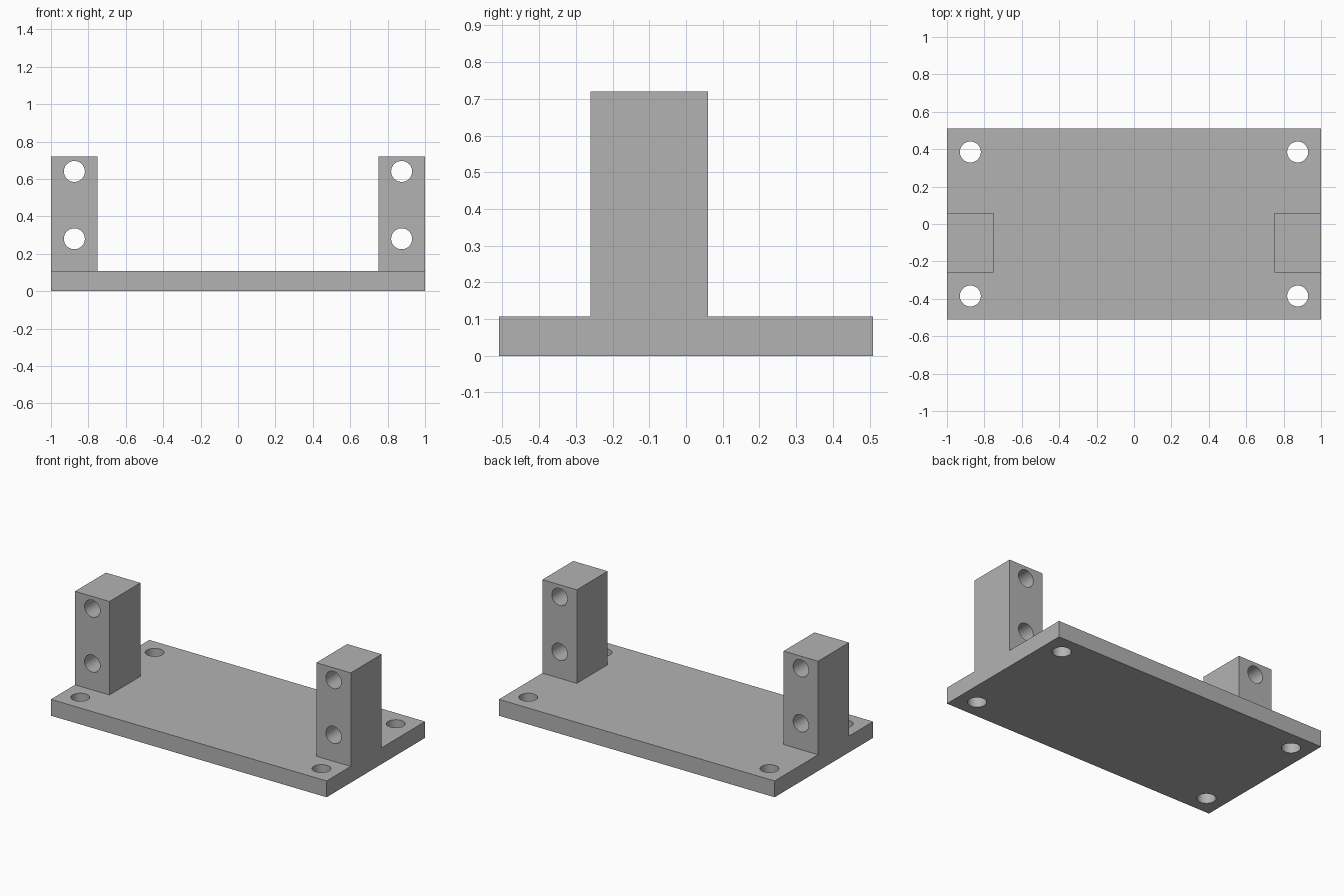
import bpy
import bmesh
import math
from mathutils import Matrix, Vector

default_cube = bpy.data.objects.get("Cube")
if default_cube:
    bpy.data.objects.remove(default_cube, do_unlink=True)

# Overall dimensions
HALF_X, HALF_Y = 1.0, 0.51
BASE_TOP, POST_TOP = 0.107, 0.72
POST_INNER, POST_FRONT, POST_BACK = 0.75, -0.26, 0.06
HOLE_X, HOLE_Y, HOLE_R = 0.875, 0.385, 0.056
POST_HOLES = (0.28, 0.64)

# Single grey finish
grey = bpy.data.materials.new("plain grey")
grey.use_nodes = True
colour = (0.45, 0.45, 0.45, 1)
grey.diffuse_color = colour
grey.node_tree.nodes["Principled BSDF"].inputs["Base Color"].default_value = colour


def add_box(bm, low, high):
    low, high = Vector(low), Vector(high)
    place = Matrix.Translation((low + high) / 2) @ Matrix.Diagonal((*(high - low), 1))
    bmesh.ops.create_cube(bm, size=1, matrix=place)


def add_pin(bm, centre, depth, turn=0):
    place = Matrix.Translation(centre) @ Matrix.Rotation(turn, 4, "X")
    bmesh.ops.create_cone(bm, cap_ends=True, segments=48, radius1=HOLE_R,
                          radius2=HOLE_R, depth=depth, matrix=place)


def make_object(name, bm):
    mesh = bpy.data.meshes.new(name)
    bm.to_mesh(mesh)
    bm.free()
    mesh.materials.append(grey)
    obj = bpy.data.objects.new(name, mesh)
    bpy.context.collection.objects.link(obj)
    return obj


def combine(target, tool, operation):
    mod = target.modifiers.new(operation.title(), "BOOLEAN")
    mod.operation, mod.solver, mod.object = operation, "EXACT", tool
    bpy.context.view_layer.objects.active = target
    bpy.ops.object.modifier_apply(modifier=mod.name)
    bpy.data.objects.remove(tool, do_unlink=True)


# Base plate
bm = bmesh.new()
add_box(bm, (-HALF_X, -HALF_Y, 0), (HALF_X, HALF_Y, BASE_TOP))
bracket = make_object("mounting_bracket", bm)

# Two upright posts, flush with the plate ends
bm = bmesh.new()
for side in (-1, 1):
    xs = sorted((side * POST_INNER, side * HALF_X))
    add_box(bm, (xs[0], POST_FRONT, BASE_TOP / 2), (xs[1], POST_BACK, POST_TOP))
combine(bracket, make_object("posts", bm), "UNION")

# Screw holes: upright through the plate corners, level through the posts
bm = bmesh.new()
for side in (-1, 1):
    for y in (-HOLE_Y, HOLE_Y):
        add_pin(bm, (side * HOLE_X, y, BASE_TOP / 2), BASE_TOP * 2)
    for z in POST_HOLES:
        add_pin(bm, (side * HOLE_X, (POST_FRONT + POST_BACK) / 2, z), 0.5, math.pi / 2)
combine(bracket, make_object("hole_cutters", bm), "DIFFERENCE")

# Round hole walls, crisp edges
bpy.ops.object.select_all(action="DESELECT")
bracket.select_set(True)
bpy.context.view_layer.objects.active = bracket
bpy.ops.object.shade_smooth_by_angle(angle=math.radians(30))
